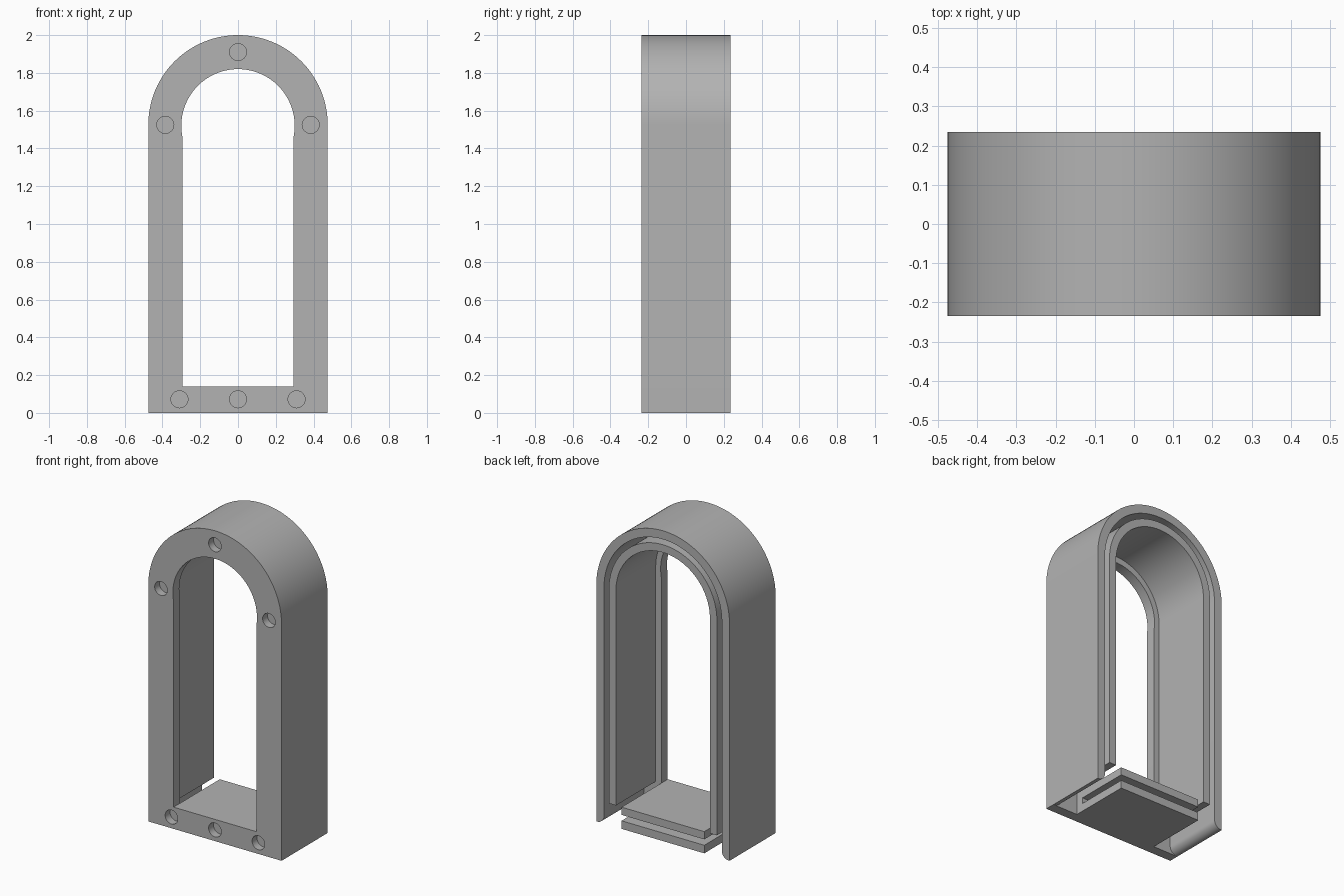
import bpy, bmesh
from math import cos, sin, pi, radians

if "Cube" in bpy.data.objects:
    bpy.data.objects.remove(bpy.data.objects["Cube"])

FRONT, BACK = -0.235, 0.235
PLATE_BACK = FRONT + 0.065
SLOT_FRONT = FRONT + 0.115
CENTRE = 1.525

grey = bpy.data.materials.new("plain grey")
grey.use_nodes = True
tone = (0.45, 0.45, 0.45, 1)
grey.diffuse_color = tone
grey.node_tree.nodes["Principled BSDF"].inputs["Base Color"].default_value = tone


def arc(r, start, end, cx=0, cz=CENTRE, steps=56):
    angles = [radians(start + (end - start) * i / steps) for i in range(steps + 1)]
    return [(cx + r * cos(a), cz + r * sin(a)) for a in angles]


def arch(r, bottom):
    return [(r, bottom)] + arc(r, 0, 180) + [(-r, bottom)]


def prism(name, outline, y0, y1):
    """Extrude an x-z outline from y0 to y1."""
    bm = bmesh.new()
    face = bm.faces.new([bm.verts.new((x, y0, z)) for x, z in outline])
    made = bmesh.ops.extrude_face_region(bm, geom=[face])["geom"]
    bmesh.ops.translate(bm, vec=(0, y1 - y0, 0),
                        verts=[v for v in made if isinstance(v, bmesh.types.BMVert)])
    bmesh.ops.recalc_face_normals(bm, faces=bm.faces)
    mesh = bpy.data.meshes.new(name)
    bm.to_mesh(mesh)
    bm.free()
    mesh.materials.append(grey)
    ob = bpy.data.objects.new(name, mesh)
    bpy.context.collection.objects.link(ob)
    return ob


def cut(target, cutter):
    cutter.hide_render = True
    mod = target.modifiers.new("cut", "BOOLEAN")
    mod.operation, mod.solver, mod.object = "DIFFERENCE", "EXACT", cutter
    bpy.context.view_layer.objects.active = target
    bpy.ops.object.modifier_apply(modifier=mod.name)
    bpy.data.objects.remove(cutter)


def band(name, r_out, r_in, bottom, y0, y1):
    return prism(name, arch(r_out, bottom) + arch(r_in, bottom)[::-1], y0, y1)


def slab(name, half, z0, z1, y0, y1):
    return prism(name, [(-half, z0), (half, z0), (half, z1), (-half, z1)], y0, y1)


# Front plate with arched opening and shallow round sockets
plate = prism("front_plate", arch(0.475, 0), FRONT, PLATE_BACK)
opening = [(0.295, 0.14)] + arc(0.3, -10.5, 190.5, cz=1.52) + [(-0.295, 0.14)]
cut(plate, prism("opening_cutter", opening, FRONT - 0.1, BACK))
sockets = [(0, 1.91)] + [(s * 0.385, CENTRE) for s in (-1, 1)] + [(s * 0.31, 0.072) for s in (-1, 0, 1)]
for x, z in sockets:
    cut(plate, prism("socket_cutter", arc(0.045, 0, 348.75, x, z, 31), FRONT - 0.1, FRONT + 0.05))

# Outer wall, its inner lower edges rounded
foot = arc(0.05, 270, 180, 0.47, 0.05, 8)
inner = foot + arc(0.42, 0, 180) + [(-x, z) for x, z in reversed(foot)]
outer_wall = prism("outer_wall", arch(0.475, 0) + inner[::-1], PLATE_BACK, BACK)

# Inner wall and the rib that closes the front of the slot
inner_wall = band("inner_wall", 0.385, 0.335, 0.14, PLATE_BACK, BACK)
slot_rib = band("slot_rib", 0.42, 0.385, 0.14, PLATE_BACK, SLOT_FRONT)

# Double floor
floor_top = slab("upper_floor", 0.295, 0.09, 0.14, PLATE_BACK, BACK)
floor_bottom = slab("lower_floor", 0.295, 0, 0.052, PLATE_BACK, BACK)
floor_rib = slab("floor_rib", 0.295, 0.052, 0.09, PLATE_BACK, SLOT_FRONT)

bpy.ops.object.select_all(action="DESELECT")
for ob in (plate, outer_wall, inner_wall, slot_rib, floor_top, floor_bottom, floor_rib):
    ob.select_set(True)
bpy.context.view_layer.objects.active = plate
bpy.ops.object.shade_smooth_by_angle(angle=radians(30))
